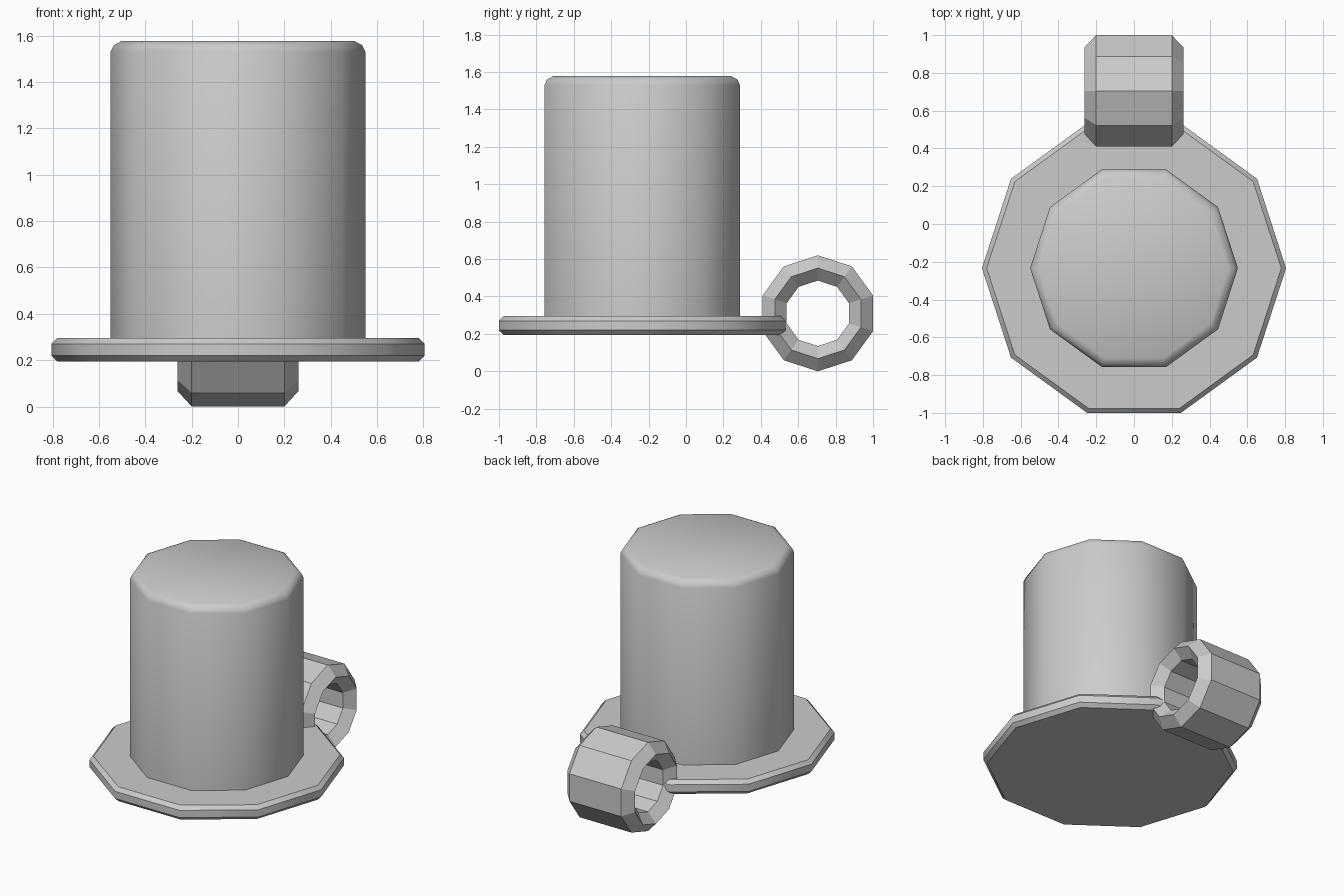
import bpy, bmesh
from math import radians, sin, cos, pi
from mathutils import Matrix

if "Cube" in bpy.data.objects:
    bpy.data.objects.remove(bpy.data.objects["Cube"])

SIDES = 10


def lathe(name, profile, matrix, closed=False, caps=False, smooth=None):
    """Turn a (radius, height) profile into a ten-sided solid around local z."""
    bm = bmesh.new()
    rings = [[bm.verts.new((r * cos(2 * pi * i / SIDES), r * sin(2 * pi * i / SIDES), h))
              for i in range(SIDES)] for r, h in profile]
    pairs = list(zip(rings, rings[1:]))
    if closed:
        pairs.append((rings[-1], rings[0]))
    for a, b in pairs:
        for i in range(SIDES):
            j = (i + 1) % SIDES
            bm.faces.new((a[i], a[j], b[j], b[i]))
    if caps:
        bm.faces.new(rings[0][::-1])
        bm.faces.new(rings[-1])
    bmesh.ops.recalc_face_normals(bm, faces=bm.faces)
    mesh = bpy.data.meshes.new(name)
    bm.to_mesh(mesh)
    bm.free()
    obj = bpy.data.objects.new(name, mesh)
    bpy.context.collection.objects.link(obj)
    obj.matrix_world = matrix
    if smooth:
        bpy.ops.object.select_all(action='DESELECT')
        obj.select_set(True)
        bpy.context.view_layer.objects.active = obj
        bpy.ops.object.shade_smooth_by_angle(angle=radians(smooth))
    return obj


centre = Matrix.Translation((0, -0.234, 0))

# wide base plate with chamfered rim
lathe("base_plate", [(0.78, 0.195), (0.805, 0.22), (0.805, 0.27), (0.78, 0.295)],
      centre, caps=True, smooth=40)

# tall body with softened top edge
lathe("body", [(0.55, 0.29), (0.55, 1.53), (0.535, 1.56), (0.50, 1.578)],
      centre, caps=True, smooth=60)

# flat-shaded ring at the back, axis along x, with a six-sided cross-section
lathe("rear_ring", [(0.31, -0.20), (0.31, 0.20), (0.242, 0.262),
                    (0.175, 0.20), (0.175, -0.20), (0.242, -0.262)],
      Matrix.Translation((0, 0.705, 0.31)) @ Matrix.Rotation(radians(90), 4, 'Y'),
      closed=True)
